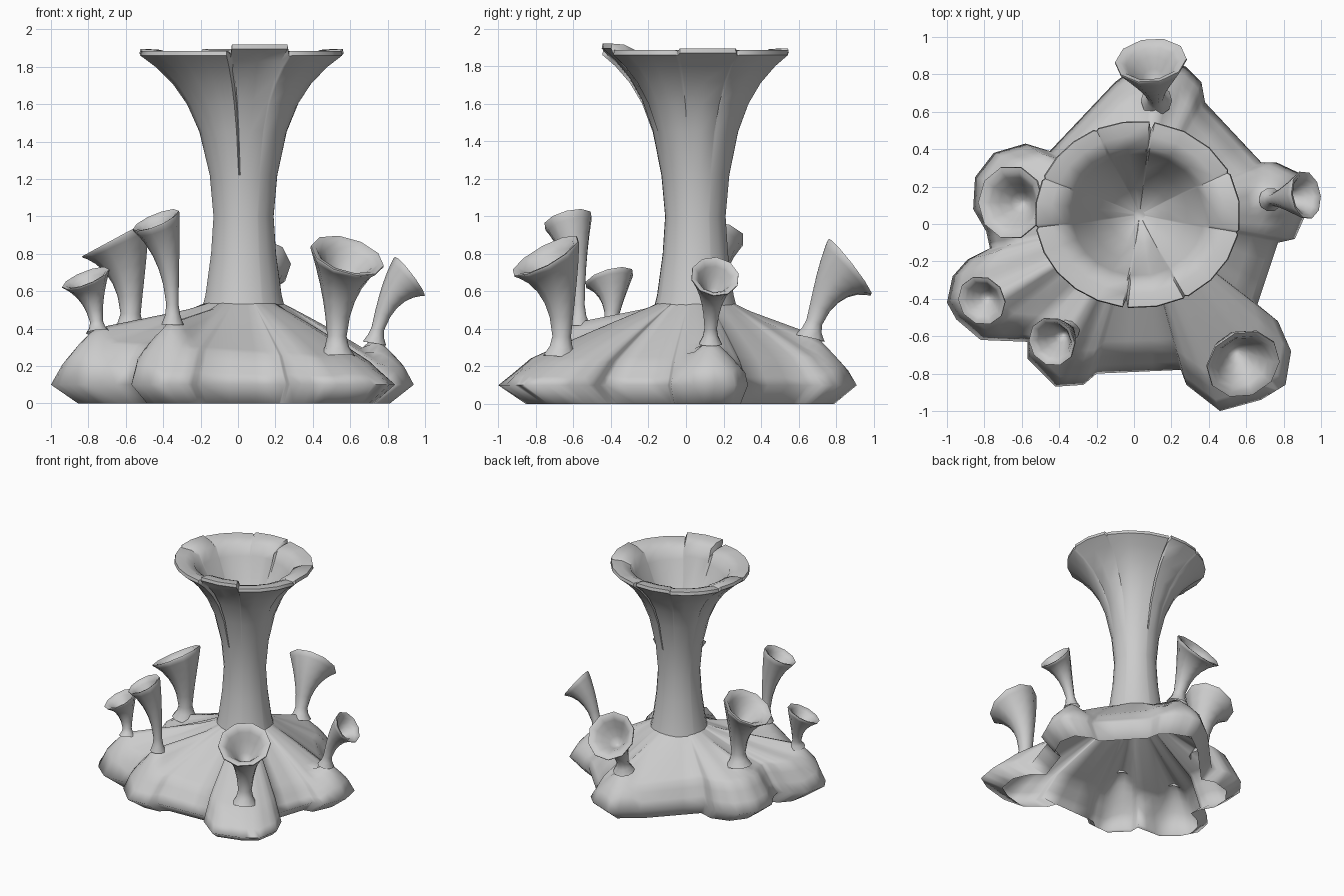
import bpy, bmesh
from math import cos, sin, pi, radians, hypot
from mathutils import Vector

if "Cube" in bpy.data.objects:
    bpy.data.objects.remove(bpy.data.objects["Cube"])

CX, CY = 0.03, 0.05          # trunk axis


def loft(name, rings, cap_end=False, angle=50):
    """Skin a list of closed rings into a smooth-shaded object."""
    bm = bmesh.new()
    rows = [[bm.verts.new(p) for p in ring] for ring in rings]
    n = len(rows[0])
    for a, b in zip(rows, rows[1:]):
        for i in range(n):
            j = (i + 1) % n
            bm.faces.new((a[i], a[j], b[j], b[i]))
    if cap_end:
        bm.faces.new(rows[-1])
    bmesh.ops.recalc_face_normals(bm, faces=bm.faces[:])
    me = bpy.data.meshes.new(name)
    bm.to_mesh(me)
    bm.free()
    ob = bpy.data.objects.new(name, me)
    bpy.context.collection.objects.link(ob)
    bpy.ops.object.select_all(action='DESELECT')
    ob.select_set(True)
    bpy.context.view_layer.objects.active = ob
    bpy.ops.object.shade_smooth_by_angle(angle=radians(angle))
    return ob


# Small trumpets: foot, rim centre, rim direction, neck radius, rim radius,
# lobe radius, ridge from lobe to trunk
CUPS = [
    ((0.12, 0.66, 0.38), (0.09, 0.875, 0.73), (-0.1, 0.78, 0.6), 0.042, 0.20, 0.27, True),
    ((-0.58, 0.12, 0.41), (-0.66, 0.115, 0.88), (-0.47, 0.0, 0.87), 0.05, 0.205, 0.30, True),
    ((-0.75, -0.41, 0.41), (-0.815, -0.41, 0.67), (-0.4, -0.3, 1.0), 0.032, 0.14, 0.27, True),
    ((-0.35, -0.57, 0.45), (-0.44, -0.63, 0.98), (-0.42, -0.27, 1.0), 0.03, 0.138, 0.29, True),
    ((0.53, -0.67, 0.28), (0.585, -0.75, 0.79), (0.28, -0.5, 0.9), 0.048, 0.21, 0.33, False),
    ((0.73, 0.13, 0.35), (0.92, 0.155, 0.68), (0.79, 0.12, 0.6), 0.032, 0.135, 0.24, False),
]

# Lumpy base: outline of the widest edge, seen from above
OUTLINE = [
    (0.1, 0.91), (0.28, 0.84), (0.36, 0.76), (0.38, 0.65), (0.68, 0.33), (0.76, 0.33),
    (0.91, 0.26), (0.94, 0.1), (0.86, -0.08), (0.77, -0.1), (0.66, -0.43), (0.77, -0.52),
    (0.84, -0.68), (0.81, -0.86), (0.68, -0.94), (0.46, -1.0), (0.28, -0.86), (0.25, -0.78),
    (-0.2, -0.8), (-0.27, -0.86), (-0.42, -0.87), (-0.57, -0.72), (-0.57, -0.63),
    (-0.82, -0.62), (-0.95, -0.51), (-1.0, -0.42), (-0.97, -0.28), (-0.89, -0.19),
    (-0.77, -0.13), (-0.79, -0.04), (-0.86, 0.08), (-0.85, 0.25), (-0.75, 0.38),
    (-0.58, 0.43), (-0.45, 0.39), (-0.1, 0.76),
]


def base_height(x, y, t):
    """Sloping mound with a dome under each small trumpet, some ridged to the trunk."""
    shoulder = 0.27 - 0.07 * x
    if t < 0.2:
        z = 0.1 + (shoulder - 0.1) * t / 0.2
    else:
        z = shoulder + (0.54 - shoulder) * (t - 0.2) / 0.8
    for foot, _, _, _, _, reach, ridge in CUPS:
        ax, ay = CX - foot[0], CY - foot[1]
        length = hypot(ax, ay)
        s = ((x - foot[0]) * ax + (y - foot[1]) * ay) / length ** 2
        s = min(1 - 0.2 / length, max(0, s)) if ridge else 0
        d = hypot(x - foot[0] - ax * s, y - foot[1] - ay * s) / reach
        crest = foot[2] + (0.53 - foot[2]) * s / (1 - 0.2 / length)
        if d < 1:
            z = max(z, 0.1 + (crest - 0.1) * (1 - d ** 1.2))
    return z


pts = []
for i, (x, y) in enumerate(OUTLINE):
    nx, ny = OUTLINE[(i + 1) % len(OUTLINE)]
    pts += [(x + (nx - x) * k / 3, y + (ny - y) * k / 3) for k in range(3)]

rings = [[(CX + (x - CX) * 0.86, CY + (y - CY) * 0.86, 0.0) for x, y in pts],
         [(x, y, 0.1) for x, y in pts]]
for t in (0.07, 0.14, 0.2, 0.26, 0.32, 0.38, 0.45, 0.55, 0.7, 0.85, 1.0):
    ring = []
    for x, y in pts:
        d = Vector((x - CX, y - CY))
        r = d.length + (0.2 - d.length) * t
        px, py = CX + d.x / d.length * r, CY + d.y / d.length * r
        ring.append((px, py, base_height(px, py, t)))
    rings.append(ring)
loft("lobed_base", rings, angle=110)

# Central trumpet: radius, height, amount the petal slits cut in
PROFILE = [
    (0.23, 0.48, 0), (0.205, 0.58, 0), (0.175, 0.8, 0), (0.162, 1.0, 0), (0.182, 1.22, 0),
    (0.235, 1.45, 0.02), (0.30, 1.6, 0.04), (0.375, 1.71, 0.05), (0.465, 1.8, 0.05),
    (0.545, 1.86, 0.05), (0.54, 1.885, 0.05), (0.46, 1.88, 0.04), (0.39, 1.85, 0.03),
    (0.35, 1.77, 0.02), (0.26, 1.6, 0.01), (0.16, 1.44, 0), (0.03, 1.33, 0),
]
SLITS = [27, 82, 114, 157, 188, 263, 298, 349]
columns = []                      # angle, slit depth, lift
for k, a in enumerate(SLITS):
    b = SLITS[(k + 1) % len(SLITS)] + (360 if k == len(SLITS) - 1 else 0)
    lift = 0.035 if a == 263 else 0.01 * (k % 2)
    steps = max(2, round((b - a) / 16))
    columns.append((a, 1.0 if a in (82, 263) else 0.2, 0.0))
    for s in range(steps + 1):
        columns.append((a + 1.5 + (b - a - 3) * s / steps, 0.0, lift))
rings = []
for r, z, cut in PROFILE:
    f = min(1, max(0, (z - 1.3) / 0.55))
    ring = []
    for ang, slit, lift in columns:
        rr = r - cut * slit
        ring.append((CX - 0.01 * f + rr * cos(radians(ang)) * (1 + 0.01 * f),
                     CY + rr * sin(radians(ang)) * (1 - 0.08 * f),
                     z + lift * f - 0.02 * slit * f))
    rings.append(ring)
loft("central_trumpet", rings, cap_end=True, angle=50)

# Small trumpets swept along a bent stem, with a rolled lip and hollow bowl
SIDES = 10
up = Vector((0, 0, 1))
for idx, (foot, rim, aim, neck, mouth, _, _) in enumerate(CUPS):
    p0, p2, n = Vector(foot), Vector(rim), Vector(aim).normalized()
    p0.z -= 0.03
    p1 = p2 - n * (p2 - p0).length * 0.45
    shape = [(0.0, neck * 2.0), (0.08, neck * 1.35)]
    shape += [(t, neck + (mouth - neck) * t ** 2.1) for t in (0.17, 0.35, 0.5, 0.65, 0.8, 0.92, 0.98)]
    shape += [(1.0, mouth * 0.96), (0.99, mouth * 0.82), (0.93, mouth * 0.68), (0.82, mouth * 0.5),
              (0.68, mouth * 0.28), (0.58, mouth * 0.08)]
    rings = []
    for t, r in shape:
        c = p0 * (1 - t) ** 2 + p1 * 2 * t * (1 - t) + p2 * t * t
        tangent = ((p1 - p0) * (1 - t) + (p2 - p1) * t).normalized()
        q = up.rotation_difference(tangent)
        rings.append([c + q @ Vector((r * cos(2 * pi * i / SIDES), r * sin(2 * pi * i / SIDES), 0))
                      for i in range(SIDES)])
    loft(f"small_trumpet_{idx + 1}", rings, cap_end=True, angle=75)
